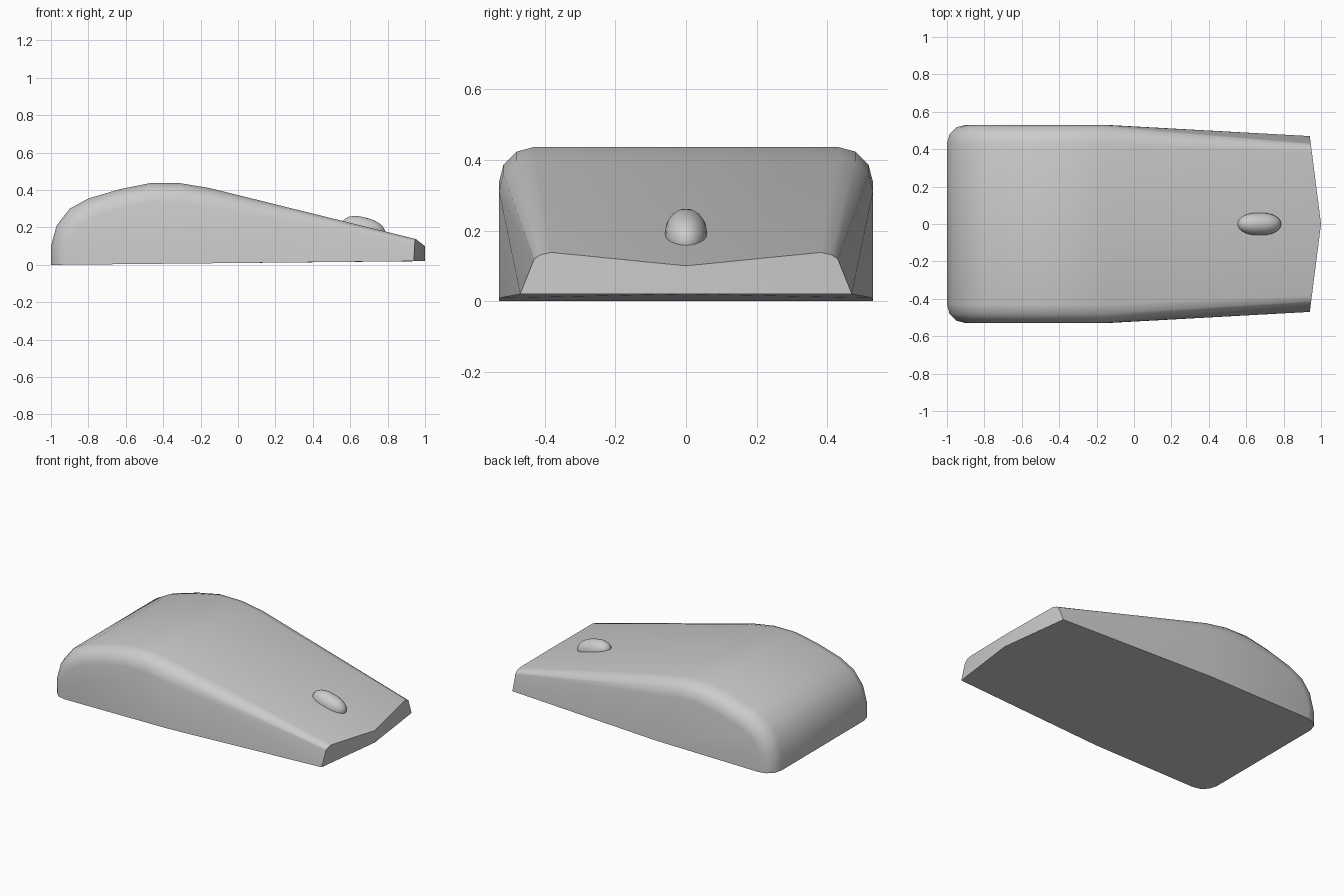
import bpy, bmesh, math
from mathutils import Vector, Matrix

if "Cube" in bpy.data.objects:
    bpy.data.objects.remove(bpy.data.objects["Cube"])


def add_object(name, bm, angle):
    bmesh.ops.recalc_face_normals(bm, faces=bm.faces)
    mesh = bpy.data.meshes.new(name)
    bm.to_mesh(mesh)
    bm.free()
    ob = bpy.data.objects.new(name, mesh)
    bpy.context.collection.objects.link(ob)
    bpy.ops.object.select_all(action='DESELECT')
    ob.select_set(True)
    bpy.context.view_layer.objects.active = ob
    bpy.ops.object.shade_smooth_by_angle(angle=math.radians(angle))
    return ob


def base_z(x):
    return 0.01 * (x + 1)


def nose_x(y):
    return 1 - 0.06 * y / 0.47


# Side profile of the humped back, from the rear foot to the start of the slope
profile = [Vector(p) for p in [(-1, 0), (-1, 0.1), (-0.97, 0.21), (-0.9, 0.3), (-0.8, 0.355),
           (-0.63, 0.405), (-0.47, 0.437), (-0.31, 0.437), (-0.15, 0.41)]]
slope_end = Vector((0.95, 0.138))
# Rounded shoulder: half width and inset from the profile
shoulder = [(0, 0), (0.43, 0), (0.48, 0.0134), (0.517, 0.05), (0.53, 0.1)]
# Matching outline of the nose: half width and height
nose = [(0, 0.10), (0.382, 0.138), (0.41, 0.132), (0.427, 0.122), (0.431, 0.117)]


def inset(i, d):
    p = profile[i]
    if i == 0:
        return p + Vector((d, 0))
    q = profile[i + 1] if i + 1 < len(profile) else slope_end
    a, b = (p - profile[i - 1]).normalized(), (q - p).normalized()
    n = Vector((a.y + b.y, -(a.x + b.x))).normalized()
    return p + n * d / n.dot(Vector((a.y, -a.x)))


# Body: one half lofted, the other mirrored
bm = bmesh.new()
rows = []
for i in range(len(profile)):
    row = []
    for y, d in shoulder:
        p = inset(i, d)
        z = base_z(p.x) if i == 0 else p.y
        row.append(bm.verts.new((p.x, y, z)))
    rows.append(row)
rows.append([bm.verts.new((nose_x(y), y, z)) for y, z in nose])
for a, b in zip(rows, rows[1:]):
    for k in range(len(shoulder) - 1):
        bm.faces.new((a[k], a[k + 1], b[k + 1], b[k]))
mid = bm.verts.new((-0.15, 0.53, base_z(-0.15)))
corner = bm.verts.new((0.94, 0.47, 0.02))
tip = bm.verts.new((1, 0, 0.02))
bm.faces.new([r[-1] for r in rows[:-1]] + [mid])      # rear side wall
bm.faces.new((rows[-2][-1], rows[-1][-1], corner, mid))  # tapered side wall
bm.faces.new(rows[-1] + [corner, tip])                # nose face
bm.faces.new(rows[0] + [mid, corner, tip])            # underside
body = add_object("body", bm, 40)
mirror = body.modifiers.new("Mirror", 'MIRROR')
mirror.use_axis = (False, True, False)
mirror.use_clip = True

# Scroll wheel: blunt ellipsoid lying along the slope
bm = bmesh.new()
bmesh.ops.create_uvsphere(bm, u_segments=24, v_segments=12, radius=1)
for v in bm.verts:
    v.co.x = math.copysign(abs(v.co.x) ** 0.8, v.co.x)
bm.transform(Matrix.Translation((0.67, 0, 0.19)) @ Matrix.Rotation(math.radians(15), 4, 'Y')
             @ Matrix.Diagonal((0.12, 0.06, 0.064, 1)))
add_object("scroll_wheel", bm, 60)
